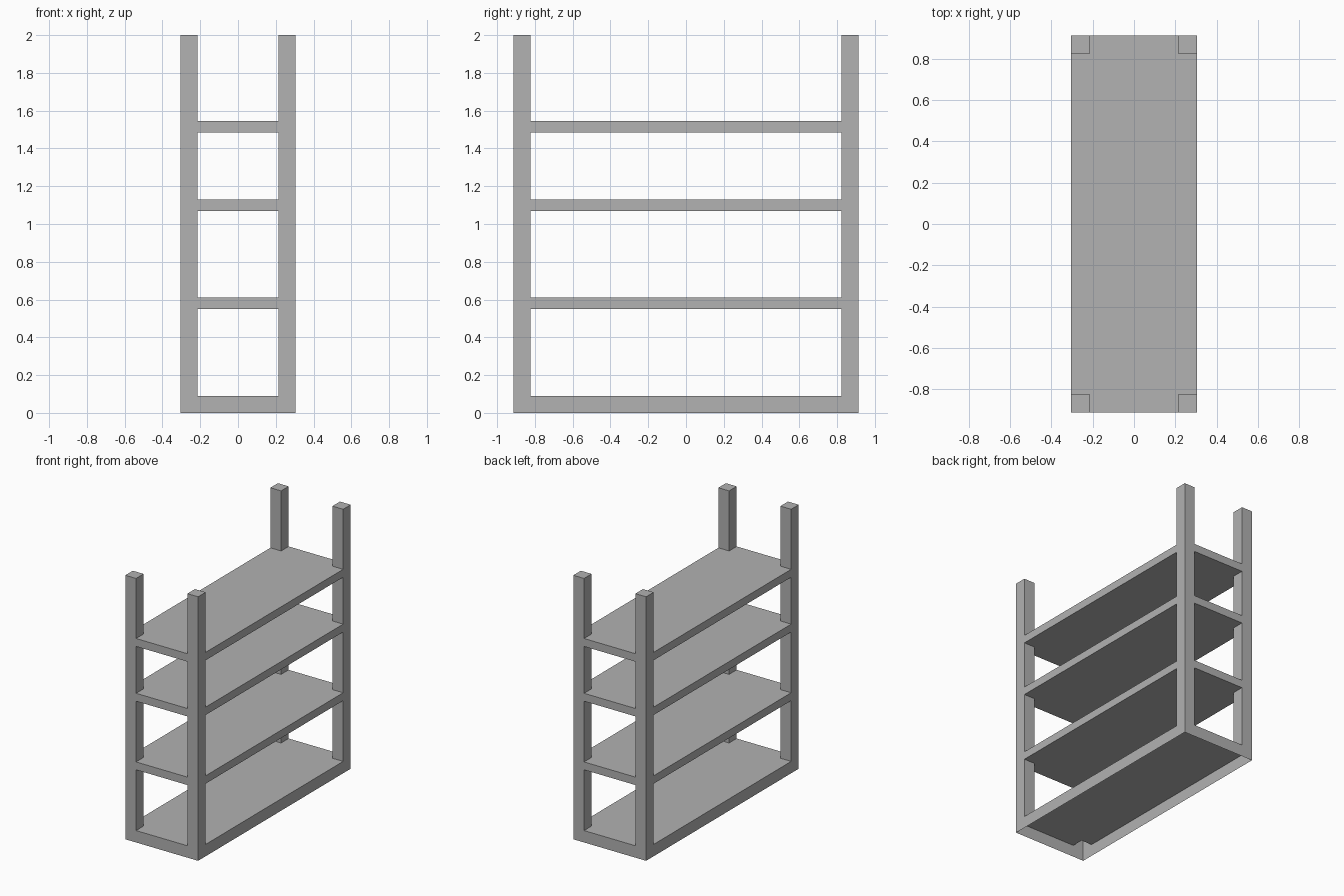
import bpy
import bmesh

HALF_X, HALF_Y, HEIGHT = 0.305, 0.913, 2.0
POST = 0.09          # side of the square posts
BASE_TOP = 0.09      # top of the hollow base
SHELVES = {"lower_shelf": (0.55, 0.61),
           "middle_shelf": (1.07, 1.13),
           "upper_shelf": (1.485, 1.545)}

cube = bpy.data.objects.get("Cube")
if cube:
    bpy.data.objects.remove(cube, do_unlink=True)

grey = bpy.data.materials.new("plain_grey")
grey.use_nodes = True
colour = (0.445, 0.445, 0.445, 1.0)
grey.diffuse_color = colour
grey.node_tree.nodes["Principled BSDF"].inputs["Base Color"].default_value = colour


def finish(bm, name):
    mesh = bpy.data.meshes.new(name)
    bm.to_mesh(mesh)
    bm.free()
    mesh.materials.append(grey)
    obj = bpy.data.objects.new(name, mesh)
    bpy.context.collection.objects.link(obj)
    return obj


def prism(name, outline, bottom, top, closed=True):
    """Upright prism over an anticlockwise outline, with or without a floor."""
    bm = bmesh.new()
    low = [bm.verts.new((x, y, bottom)) for x, y in outline]
    high = [bm.verts.new((x, y, top)) for x, y in outline]
    bm.faces.new(high)
    if closed:
        bm.faces.new(low[::-1])
    for i in range(len(outline)):
        j = (i + 1) % len(outline)
        bm.faces.new((low[i], low[j], high[j], high[i]))
    return finish(bm, name)


# Board outline with a square notch around each post
X, Y = HALF_X, HALF_Y
x, y = X - POST, Y - POST
board = [(x, -Y), (x, -y), (X, -y), (X, y), (x, y), (x, Y),
         (-x, Y), (-x, y), (-X, y), (-X, -y), (-x, -y), (-x, -Y)]

# Shelves between the posts
for name, (bottom, top) in SHELVES.items():
    prism(name, board, bottom, top)

# Hollow base: notched top panel and an outer skirt, open below
bm = bmesh.new()
bm.faces.new([bm.verts.new((px, py, BASE_TOP)) for px, py in board])
finish(bm, "base_panel")

bm = bmesh.new()
corners = [(X, -Y), (X, Y), (-X, Y), (-X, -Y)]
low = [bm.verts.new((px, py, 0)) for px, py in corners]
high = [bm.verts.new((px, py, BASE_TOP)) for px, py in corners]
for i in range(4):
    j = (i + 1) % 4
    bm.faces.new((low[i], low[j], high[j], high[i]))
finish(bm, "base_skirt")

# Four hollow corner posts rising from the base
for side, sx in (("left", 1), ("right", -1)):
    for end, sy in (("front", -1), ("back", 1)):
        x0, x1 = sorted((sx * x, sx * X))
        y0, y1 = sorted((sy * y, sy * Y))
        prism(f"{end}_{side}_post", [(x0, y0), (x1, y0), (x1, y1), (x0, y1)],
              BASE_TOP, HEIGHT, closed=False)
